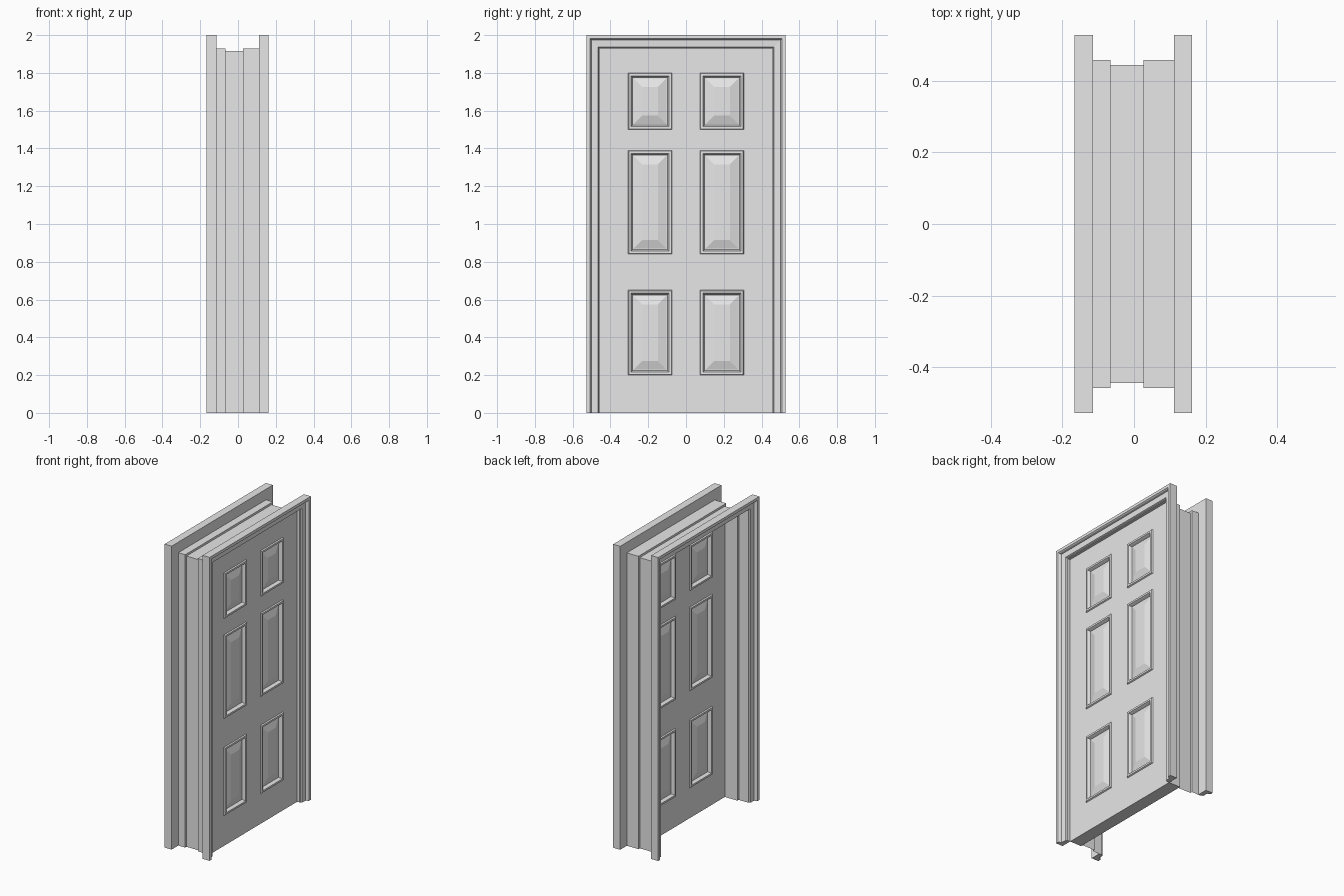
import bpy
import bmesh

cube = bpy.data.objects.get("Cube")
if cube:
    bpy.data.objects.remove(cube, do_unlink=True)

# One plain grey for everything
grey = bpy.data.materials.new("plain_grey")
grey.use_nodes = True
grey.diffuse_color = (0.8, 0.8, 0.8, 1)
grey.node_tree.nodes["Principled BSDF"].inputs["Base Color"].default_value = (0.8, 0.8, 0.8, 1)

HALF_W, TOP = 0.457, 1.93        # door opening
DOOR_BACK, DOOR_FRONT = 0.027, 0.111
REAR = -0.115                    # plane behind the rear casing


def finish(name, bm):
    bmesh.ops.recalc_face_normals(bm, faces=bm.faces)
    mesh = bpy.data.meshes.new(name)
    bm.to_mesh(mesh)
    bm.free()
    mesh.materials.append(grey)
    obj = bpy.data.objects.new(name, mesh)
    bpy.context.collection.objects.link(obj)
    return obj


def sweep_around_opening(name, profile, closed):
    """Carry an (x, outward offset) profile up, over and down the opening with mitred corners."""
    bm = bmesh.new()
    rows = []
    for x, o in profile:
        w, t = HALF_W + o, TOP + o
        rows.append([bm.verts.new((x, y, z)) for y, z in ((-w, 0), (-w, t), (w, t), (w, 0))])
    pairs = list(zip(rows, rows[1:]))
    if closed:
        pairs.append((rows[-1], rows[0]))
        for end in (0, -1):
            bm.faces.new([r[end] for r in rows])
    for a, b in pairs:
        for i in range(3):
            bm.faces.new((a[i], a[i + 1], b[i + 1], b[i]))
    return finish(name, bm)


# Moulded casings on both sides of the wall: (offset, height)
moulding = [(0, 0), (0, 0.019), (0.004, 0.021), (0.008, 0.030), (0.043, 0.032),
            (0.046, 0.044), (0.051, 0.051), (0.07, 0.051), (0.07, 0)]
sweep_around_opening("front_casing", [(DOOR_FRONT + h, o) for o, h in moulding], True)
sweep_around_opening("rear_casing", [(REAR - h, o) for o, h in moulding], True)

# Thin jamb lining with the door stop stepping inward
sweep_around_opening("jamb_lining", [(REAR, 0), (-0.065, 0), (-0.065, -0.014),
                                     (DOOR_BACK, -0.014), (DOOR_BACK, 0)], False)

# Door slab with six raised panels on each side
Y_CUTS = [-HALF_W, -0.307, -0.074, 0.074, 0.307, HALF_W]
Z_CUTS = [0, 0.2, 0.65, 0.84, 1.39, 1.5, 1.8, TOP]
# Successive insets: bead rise, bead top, drop, groove floor, panel bevel
PANEL_STEPS = [(0.004, 0.008), (0.012, 0), (0.005, -0.010), (0.004, -0.010),
               (0.005, 0), (0.045, 0.014)]

bm = bmesh.new()
panels = []
for x, flip in ((DOOR_FRONT, False), (DOOR_BACK, True)):
    grid = [[bm.verts.new((x, y, z)) for z in Z_CUTS] for y in Y_CUTS]
    for i in range(len(Y_CUTS) - 1):
        for j in range(len(Z_CUTS) - 1):
            quad = [grid[i][j], grid[i + 1][j], grid[i + 1][j + 1], grid[i][j + 1]]
            face = bm.faces.new(quad[::-1] if flip else quad)
            if i % 2 and j % 2:
                panels.append(face)
bm.normal_update()
bmesh.ops.bridge_loops(bm, edges=[e for e in bm.edges if e.is_boundary])
bm.normal_update()
for width, rise in PANEL_STEPS:
    bmesh.ops.inset_individual(bm, faces=panels, thickness=width, depth=rise,
                               use_even_offset=True)
    bm.normal_update()
finish("panelled_door", bm)
